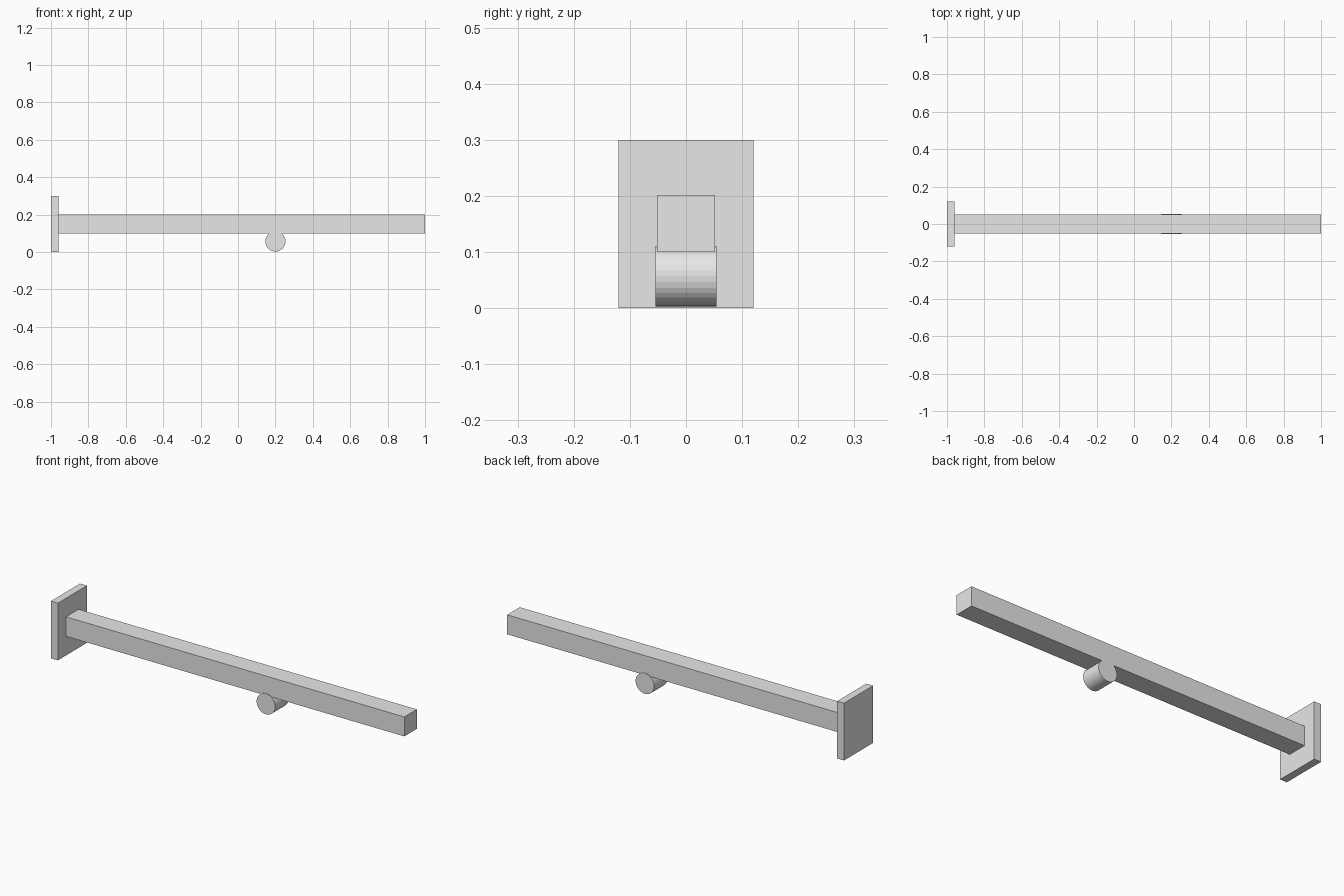
import bpy
import math

if "Cube" in bpy.data.objects:
    bpy.data.objects.remove(bpy.data.objects["Cube"])

grey = bpy.data.materials.new("light_grey")
grey.diffuse_color = (0.8, 0.8, 0.8, 1)
grey.use_nodes = True
grey.node_tree.nodes["Principled BSDF"].inputs["Base Color"].default_value = grey.diffuse_color


def finish(name):
    ob = bpy.context.object
    ob.name = name
    ob.data.materials.append(grey)
    bpy.ops.object.transform_apply(location=False, rotation=True, scale=True)
    return ob


def box(name, lo, hi):
    centre = [(a + b) / 2 for a, b in zip(lo, hi)]
    bpy.ops.mesh.primitive_cube_add(size=1, location=centre)
    bpy.context.object.scale = [b - a for a, b in zip(lo, hi)]
    return finish(name)


# Upright end plate and the long square beam fixed to it
box("end_plate", (-1, -0.12, 0), (-0.96, 0.12, 0.3))
box("beam", (-0.96, -0.052, 0.1), (1, 0.052, 0.202))

# Faceted round pivot under the beam, slightly wider than it
bpy.ops.mesh.primitive_cylinder_add(vertices=32, radius=0.054, depth=0.109,
                                    location=(0.2, 0, 0.057),
                                    rotation=(math.pi / 2, 0, 0))
finish("pivot_roller")
